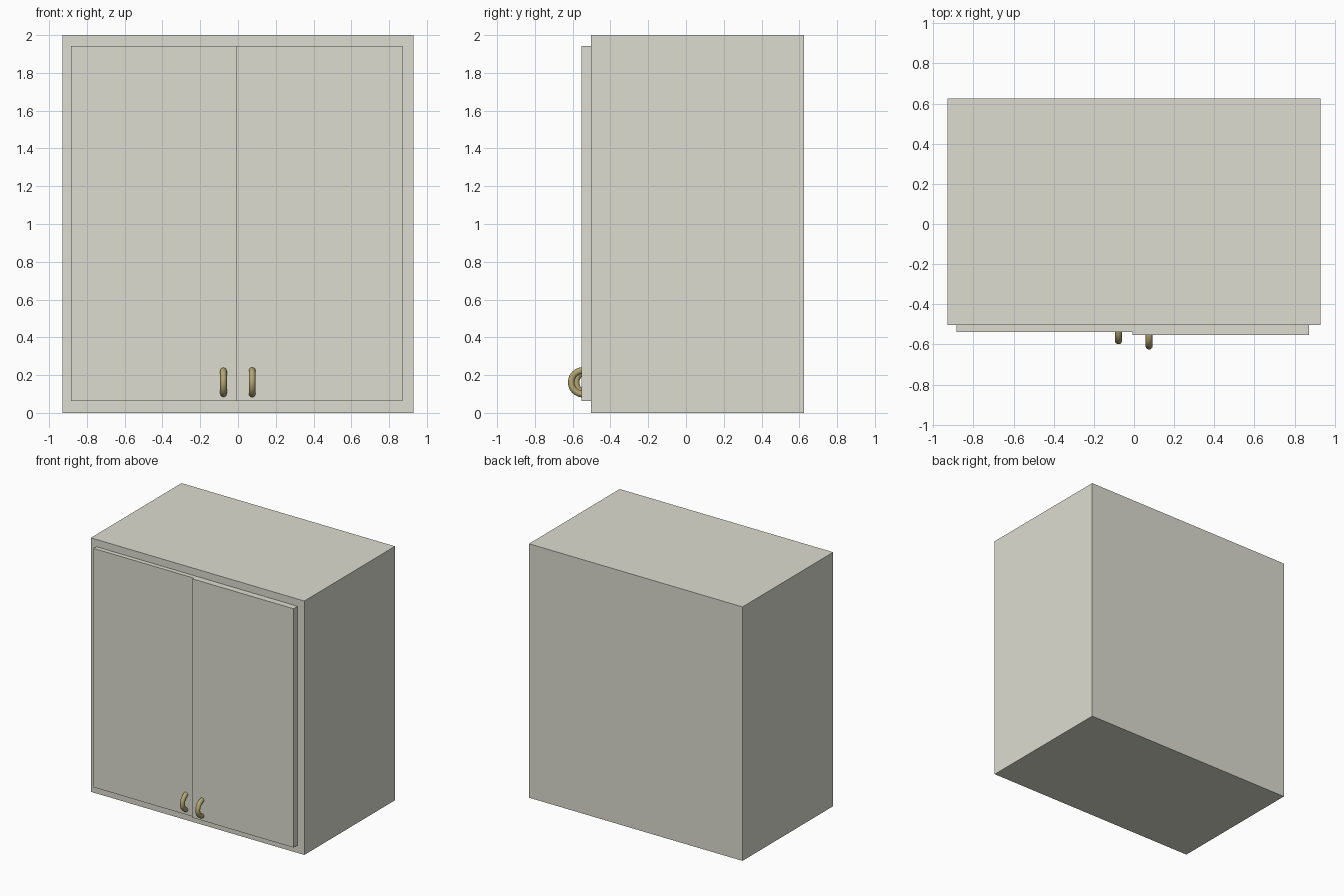
import bpy, bmesh
from math import radians

if "Cube" in bpy.data.objects:
    bpy.data.objects.remove(bpy.data.objects["Cube"])


def material(name, color):
    m = bpy.data.materials.new(name)
    m.diffuse_color = (*color, 1)
    m.use_nodes = True
    m.node_tree.nodes["Principled BSDF"].inputs["Base Color"].default_value = m.diffuse_color
    return m


PAINT = material("cream_paint", (0.72, 0.72, 0.64))
BRASS = material("brass", (0.45, 0.38, 0.17))


def box(name, x, y, z):
    """Box from (min, max) pairs on each axis."""
    bpy.ops.mesh.primitive_cube_add(size=1)
    ob = bpy.context.object
    ob.name = ob.data.name = name
    for v in ob.data.vertices:
        v.co = [r[1] if c > 0 else r[0] for c, r in zip(v.co, (x, y, z))]
    ob.data.materials.append(PAINT)
    return ob


def handle(name, x, y):
    """Ring pull half sunk into its door."""
    bpy.ops.mesh.primitive_torus_add(
        major_radius=0.0625, minor_radius=0.0175,
        major_segments=48, minor_segments=16,
        location=(x, y, 0.162), rotation=(0, radians(90), 0))
    ob = bpy.context.object
    ob.name = ob.data.name = name
    ob.data.materials.append(BRASS)
    bpy.ops.object.shade_smooth_by_angle()


# Carcass: box with the front opened behind the doors
carcass = box("carcass", (-0.93, 0.93), (-0.503, 0.625), (0, 2))
bm = bmesh.new()
bm.from_mesh(carcass.data)
bm.normal_update()
front = min(bm.faces, key=lambda f: f.normal.y)
bmesh.ops.inset_region(bm, faces=[front], thickness=0.09)
inner = bmesh.ops.extrude_discrete_faces(bm, faces=[front])["faces"]
bmesh.ops.translate(bm, verts=inner[0].verts, vec=(0, 1.04, 0))
bm.to_mesh(carcass.data)
bm.free()

# Doors: the right one sits slightly proud of the left
box("left_door", (-0.883, -0.007), (-0.538, -0.49), (0.062, 1.943))
box("right_door", (-0.007, 0.872), (-0.554, -0.495), (0.062, 1.943))

# Handles
handle("left_handle", -0.077, -0.519)
handle("right_handle", 0.075, -0.545)
